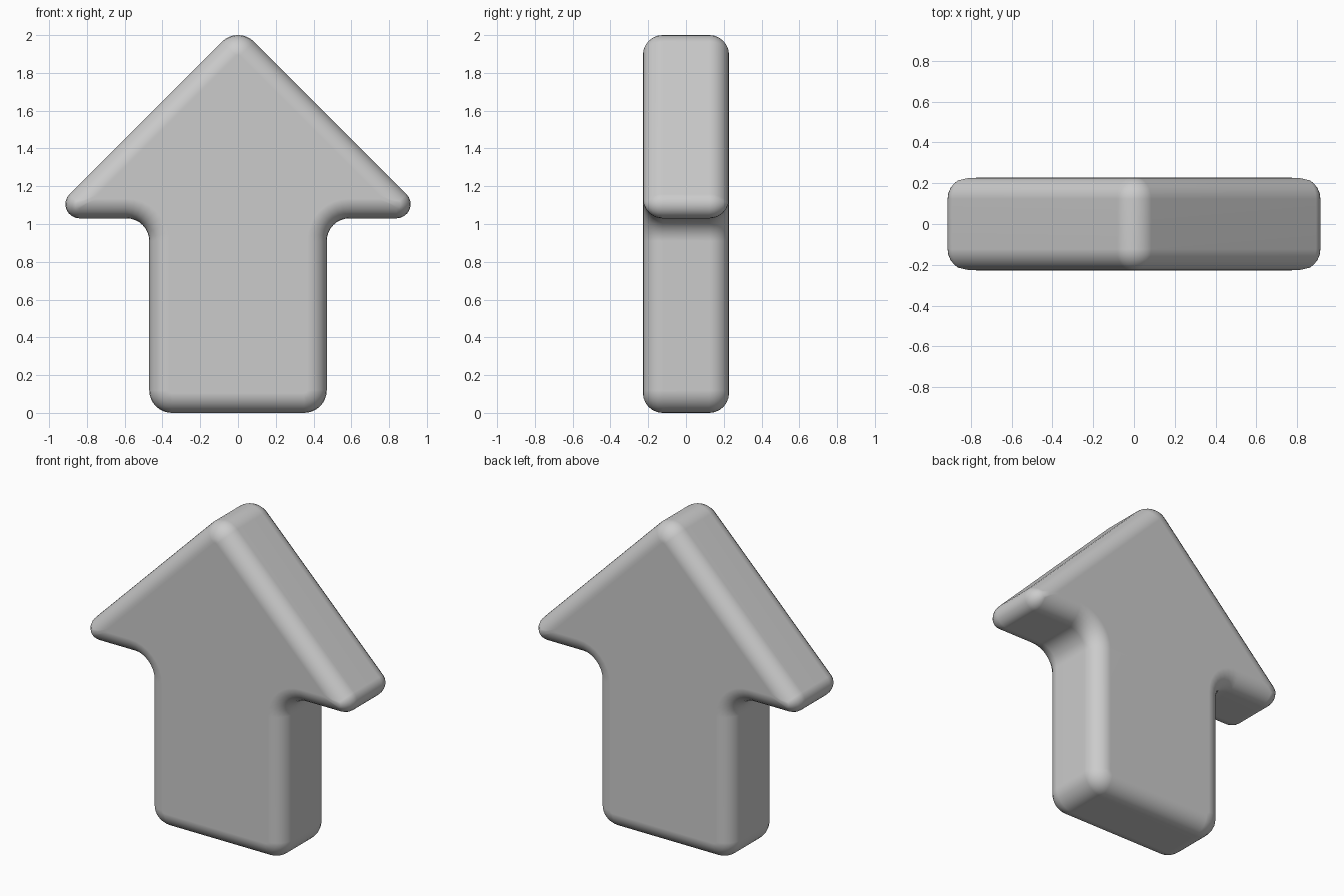
import bpy
import bmesh
import math
from mathutils import Vector

cube = bpy.data.objects.get("Cube")
if cube:
    bpy.data.objects.remove(cube, do_unlink=True)

HALF_DEPTH = 0.228
EDGE_RADIUS = 0.105
ARC_STEPS = 8
EDGE_STEPS = 6

# Sharp arrow outline, counter-clockwise: x, z, corner radius
right_side = [(0.47, 0.0, 0.12), (0.47, 1.03, 0.12), (1.02, 1.03, 0.075)]
left_side = [(-x, z, r) for x, z, r in reversed(right_side)]
outline = right_side + [(0, 2.05, 0.12)] + left_side


def rounded_outline(inset):
    """Outline moved inward, with every corner turned into an arc."""
    points = []
    count = len(outline)
    for i, (x, z, radius) in enumerate(outline):
        corner = Vector((x, z))
        before = (corner - Vector(outline[i - 1][:2])).normalized()
        after = (Vector(outline[(i + 1) % count][:2]) - corner).normalized()
        n1 = Vector((-before.y, before.x))
        n2 = Vector((-after.y, after.x))
        miter = (n1 + n2) / (1 + n1.dot(n2))
        turn = 1 if before.cross(after) > 0 else -1
        radius = max(radius - turn * inset, 0.012)
        centre = corner + miter * (inset + turn * radius)
        start = -n1 * turn * radius
        sweep = turn * math.acos(max(-1, min(1, before.dot(after))))
        for s in range(ARC_STEPS + 1):
            a = sweep * s / ARC_STEPS
            points.append(centre + Vector((
                start.x * math.cos(a) - start.y * math.sin(a),
                start.x * math.sin(a) + start.y * math.cos(a))))
    return points


# Cross-section of the rounded rim, from the front face to the back face
rim = []
for s in range(EDGE_STEPS + 1):
    a = math.pi / 2 * s / EDGE_STEPS
    rim.append((EDGE_RADIUS * (1 - math.sin(a)),
                HALF_DEPTH - EDGE_RADIUS * (1 - math.cos(a))))
sections = [(d, -y) for d, y in rim] + list(reversed(rim))

# Arrow body
bm = bmesh.new()
rings = [[bm.verts.new((p.x, y, p.y)) for p in rounded_outline(d)]
         for d, y in sections]
for r1, r2 in zip(rings, rings[1:]):
    for i in range(len(r1)):
        j = (i + 1) % len(r1)
        bm.faces.new((r1[i], r1[j], r2[j], r2[i]))
bm.faces.new(rings[0])
bm.faces.new(list(reversed(rings[-1])))
bmesh.ops.recalc_face_normals(bm, faces=bm.faces[:])
mesh = bpy.data.meshes.new("arrow_body")
bm.to_mesh(mesh)
bm.free()
arrow = bpy.data.objects.new("arrow_body", mesh)
bpy.context.collection.objects.link(arrow)

# Plain grey finish
grey = bpy.data.materials.new("light_grey")
grey.use_nodes = True
colour = (0.6, 0.6, 0.6, 1)
grey.diffuse_color = colour
grey.node_tree.nodes["Principled BSDF"].inputs["Base Color"].default_value = colour
mesh.materials.append(grey)

# Smooth shading, with the broad flat faces kept flat
bpy.ops.object.select_all(action='DESELECT')
arrow.select_set(True)
bpy.context.view_layer.objects.active = arrow
bpy.ops.object.shade_smooth_by_angle(angle=math.radians(50))
weighted = arrow.modifiers.new("flat_faces", 'WEIGHTED_NORMAL')
weighted.keep_sharp = True
